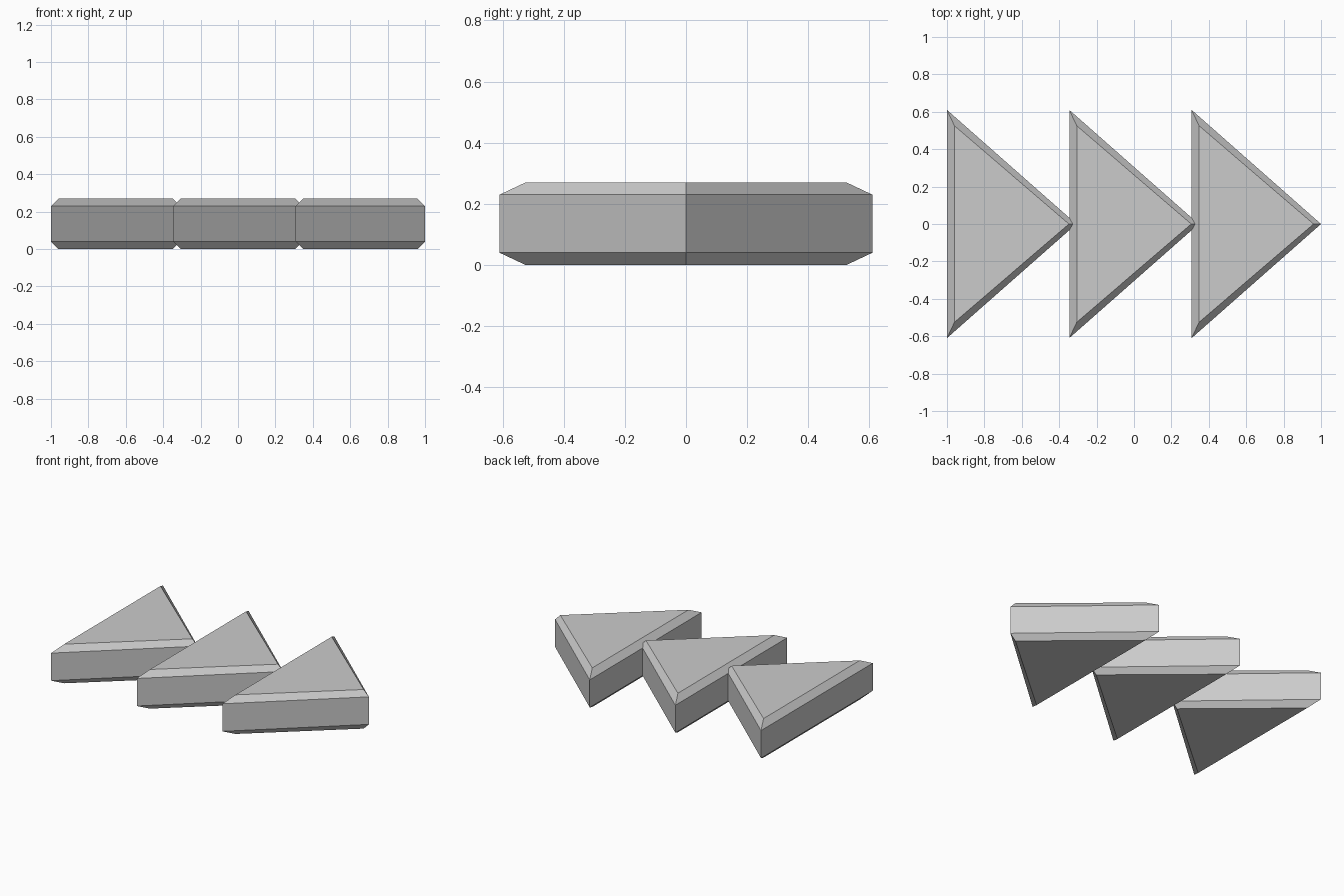
import bpy, bmesh

if "Cube" in bpy.data.objects:
    bpy.data.objects.remove(bpy.data.objects["Cube"])

LENGTH, HALF_W, HEIGHT = 0.692, 0.61, 0.27
BEVEL, INNER_HALF_W = 0.04, 0.525
STEP = (2 - LENGTH) / 2


def triangle(inset, half_w):
    return [(inset, -half_w), (LENGTH - inset, 0), (inset, half_w)]


def arrow(name, x):
    """Triangular slab with chamfered top and bottom rims."""
    outer, inner = triangle(0, HALF_W), triangle(BEVEL, INNER_HALF_W)
    levels = [(inner, 0), (outer, BEVEL), (outer, HEIGHT - BEVEL), (inner, HEIGHT)]
    bm = bmesh.new()
    rings = [[bm.verts.new((px, py, z)) for px, py in pts] for pts, z in levels]
    bm.faces.new(rings[0][::-1])
    bm.faces.new(rings[-1])
    for low, high in zip(rings, rings[1:]):
        for i in range(3):
            j = (i + 1) % 3
            bm.faces.new((low[i], low[j], high[j], high[i]))
    bmesh.ops.recalc_face_normals(bm, faces=bm.faces)
    mesh = bpy.data.meshes.new(name)
    bm.to_mesh(mesh)
    bm.free()
    obj = bpy.data.objects.new(name, mesh)
    obj.location.x = x
    bpy.context.collection.objects.link(obj)


# Row of three arrows, each tip sunk slightly into the next base
for k, name in enumerate(("left_arrow", "middle_arrow", "right_arrow")):
    arrow(name, -1 + k * STEP)
